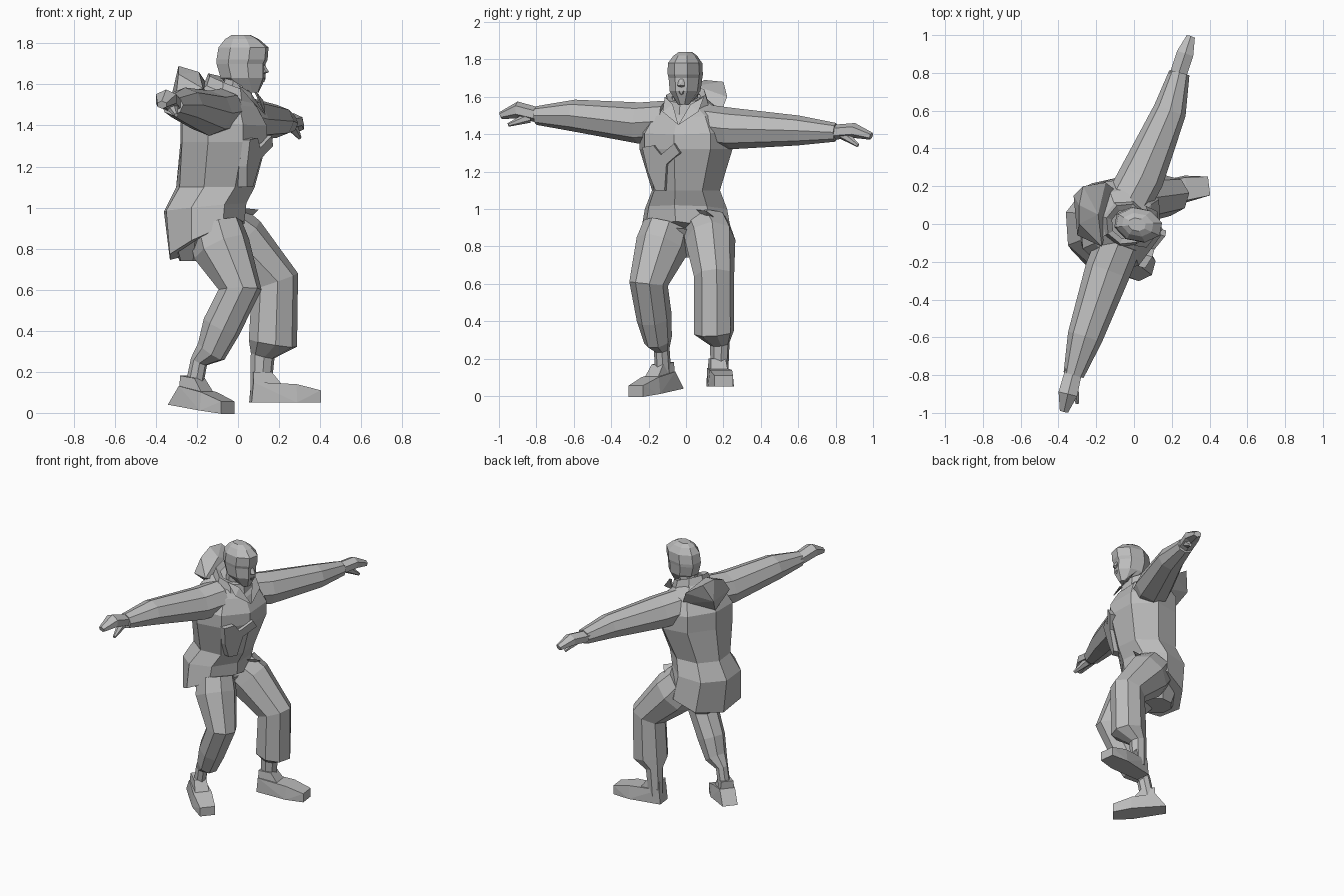
import bpy, bmesh, math
from mathutils import Vector

default_cube = bpy.data.objects.get("Cube")
if default_cube:
    bpy.data.objects.remove(default_cube)

clay = bpy.data.materials.new("plain_grey")
clay.use_nodes = True
grey = (0.5, 0.5, 0.5, 1)
clay.diffuse_color = grey
clay.node_tree.nodes["Principled BSDF"].inputs["Base Color"].default_value = grey

UP = Vector((0, 0, 1))
BOTH_SIDES = {"left": 1, "right": -1}


def finish(name, bm):
    bmesh.ops.recalc_face_normals(bm, faces=bm.faces)
    mesh = bpy.data.meshes.new(name)
    bm.to_mesh(mesh)
    bm.free()
    mesh.materials.append(clay)
    obj = bpy.data.objects.new(name, mesh)
    bpy.context.collection.objects.link(obj)


def skin(name, rings, caps=True):
    """Join a list of point rings into one flat-faced skin."""
    bm = bmesh.new()
    loops = [[bm.verts.new(point) for point in ring] for ring in rings]
    for lower, upper in zip(loops, loops[1:]):
        for i in range(len(lower)):
            bm.faces.new((lower[i - 1], lower[i], upper[i], upper[i - 1]))
    if caps:
        bm.faces.new(loops[0])
        bm.faces.new(loops[-1])
    finish(name, bm)


def hull(name, points):
    """Wrap a few corner points in a faceted solid."""
    bm = bmesh.new()
    for point in points:
        bm.verts.new(point)
    bmesh.ops.remove_doubles(bm, verts=bm.verts, dist=0.001)
    bmesh.ops.convex_hull(bm, input=bm.verts)
    loose = [vert for vert in bm.verts if not vert.link_faces]
    bmesh.ops.delete(bm, geom=loose, context='VERTS')
    finish(name, bm)


def oval(centre, u, v, radius_u, radius_v, sides=8, turn=0.0):
    angles = [math.tau * (i + turn) / sides for i in range(sides)]
    return [centre + u * radius_u * math.cos(angle) + v * radius_v * math.sin(angle)
            for angle in angles]


def limb(name, reference, across, stations, sides=8):
    """Sweep an oval along (x, y, z, radius) stations; across widens it sideways."""
    centres = [Vector(station[:3]) for station in stations]
    rings = []
    for i, station in enumerate(stations):
        following = centres[min(i + 1, len(centres) - 1)]
        tangent = (following - centres[max(i - 1, 0)]).normalized()
        u = (reference - tangent * reference.dot(tangent)).normalized()
        radius = station[3]
        rings.append(oval(centres[i], u, tangent.cross(u), radius, radius * across, sides))
    skin(name, rings)


def facing(degrees):
    """Forward and sideways directions for a part turned about the vertical."""
    angle = math.radians(degrees)
    forward = Vector((math.cos(angle), math.sin(angle), 0))
    return forward, UP.cross(forward)


# Jacket and seat; stations are (x, z, depth, width, forward tilt)
forward, sideways = facing(-17)


def body(name, stations, caps=True):
    rings = [oval(Vector((x, 0, z)), forward + UP * tilt, sideways, depth, width)
             for x, z, depth, width, tilt in stations]
    skin(name, rings, caps)


body("jacket", [
    (-.15, .84, .19, .26, .5), (-.16, 1, .21, .23, .1), (-.11, 1.1, .2, .19, 0),
    (-.07, 1.32, .22, .26, 0), (-.07, 1.42, .22, .26, -.1),
    (-.06, 1.52, .16, .2, -.2), (-.05, 1.58, .1, .1, -.4)])
body("trouser_seat", [(-.19, .74, .1, .1, 0), (-.15, .85, .16, .2, .3)])
body("collar", [(-.04, 1.54, .13, .13, -.5), (-.04, 1.61, .11, .11, -.4),
                (-.04, 1.6, .08, .08, -.3)], caps=False)

# Open collar flaps meeting in a V
for label, sign in BOTH_SIDES.items():
    corners = ((.14, 0, 1.45), (.1, .1, 1.52), (.03, .11, 1.6), (.08, .05, 1.56))
    hull(label + "_collar_flap", [forward * ahead + sideways * beside * sign + UP * z
                                  for ahead, beside, z in corners])

# Neck and head, the width of each head ring following its depth
look, across_face = facing(-11)
skin("neck", [oval(Vector((x, 0, z)), look, across_face, .065, .065)
              for x, z in ((-.03, 1.5), (0, 1.68))])
head_rings = []
for z, back, front in ((1.56, .02, .1), (1.63, -.08, .13), (1.7, -.1, .13),
                       (1.72, -.1, .14), (1.78, -.09, .145), (1.82, -.06, .1),
                       (1.84, -.03, .06)):
    centre = UP * z + look * (back + front) / 2
    depth = (front - back) * .54
    head_rings.append(oval(centre, look, across_face, depth, depth * .72, turn=.5))
skin("head", head_rings)


def face_part(name, corners):
    hull(name, [UP * z + look * ahead + across_face * beside * sign
                for ahead, beside, z in corners for sign in BOTH_SIDES.values()])


face_part("nose", [(.12, .01, 1.71), (.14, .02, 1.66), (.155, 0, 1.66), (.1, 0, 1.64)])
face_part("lips", [(.11, .03, 1.63), (.135, .01, 1.63), (.13, 0, 1.61)])

# Hood folded down on the upper back
hull("hood", [(-.29, .1, 1.69), (-.27, .2, 1.68), (-.15, .22, 1.6), (-.32, .15, 1.56),
              (-.29, 0, 1.65), (-.3, -.06, 1.56), (-.17, -.12, 1.58), (-.19, .05, 1.66),
              (-.27, .06, 1.45), (-.1, .18, 1.5)])

# Sleeves, hands and thumbs
limb("right_sleeve", UP, 1.1, [(-.08, -.1, 1.47, .11), (-.14, -.25, 1.46, .11),
                               (-.26, -.6, 1.5, .085), (-.32, -.8, 1.5, .05)])
limb("left_sleeve", UP, 1.1, [(-.04, .1, 1.45, .11), (.04, .25, 1.43, .11),
                              (.19, .6, 1.42, .08), (.24, .8, 1.41, .05)])
limb("right_hand", UP, 1.3, [(-.32, -.78, 1.5, .04), (-.35, -.9, 1.53, .045),
                             (-.37, -.99, 1.5, .02)], sides=6)
limb("left_hand", UP, 1.3, [(.23, .78, 1.41, .04), (.27, .9, 1.42, .04),
                            (.3, .99, 1.39, .02)], sides=6)
limb("right_thumb", UP, 1, [(-.32, -.84, 1.49, .03), (-.3, -.95, 1.45, .01)], sides=6)
limb("left_thumb", UP, 1, [(.26, .84, 1.4, .03), (.3, .92, 1.34, .01)], sides=6)

# Baggy trouser legs narrowing to the ankles
right_ahead, left_ahead = facing(-40)[0], facing(7)[0]
limb("right_leg", right_ahead, .9, [
    (-.11, -.1, .9, .14), (-.08, -.13, .8, .15), (.01, -.2, .6, .11),
    (-.08, -.17, .42, .1), (-.13, -.15, .3, .08), (-.19, -.13, .25, .045),
    (-.22, -.12, .1, .045)])
limb("left_leg", left_ahead, .9, [
    (-.07, .11, .9, .14), (0, .13, .83, .15), (.18, .15, .64, .12),
    (.17, .15, .34, .12), (.12, .18, .28, .06), (.11, .18, .1, .05)])


# Boots: (along, half width, height) mirrored to both sides of the foot
def boot(name, heel, ahead, ankle, slope):
    beside = UP.cross(ahead)

    def mirrored(part, corners):
        hull(part, [heel + ahead * along + beside * half * sign
                    + UP * (height - slope * along)
                    for along, half, height in corners for sign in BOTH_SIDES.values()])

    mirrored(name, [(0, .05, 0), (.22, .07, 0), (.34, .05, 0), (.34, .05, .06),
                    (.22, .06, .09), (ankle, .05, .1)])
    mirrored(name + "_top", [(ankle, .05, .05), (ankle + .17, .05, .05),
                             (ankle, .04, .15), (ankle + .09, .04, .15)])


boot("right_boot", Vector((-.31, -.05, .04)), right_ahead, .07, .13)
boot("left_boot", Vector((.06, .16, .05)), left_ahead, .01, 0)

# Branched chest pouch, a raised outline of (y, z) laid on the jacket
outline = [(-.22, 1.33), (-.16, 1.34), (-.12, 1.29), (-.05, 1.35), (-.02, 1.3),
           (-.09, 1.24), (-.1, 1.1), (-.15, 1.1), (-.19, 1.2)]
bm = bmesh.new()
plate = bm.faces.new([bm.verts.new((.6 * y + .25 * z - .19, y, z)) for y, z in outline])
extruded = bmesh.ops.extrude_face_region(bm, geom=[plate])["geom"]
raised = [part for part in extruded if isinstance(part, bmesh.types.BMVert)]
bmesh.ops.translate(bm, vec=forward * .05, verts=raised)
finish("chest_pouch", bm)

# Loose flap at the front hem
hull("hem_flap", [(0, .03, 1), (.1, .11, .99), (.05, .17, .94), (0, .1, .93)])
